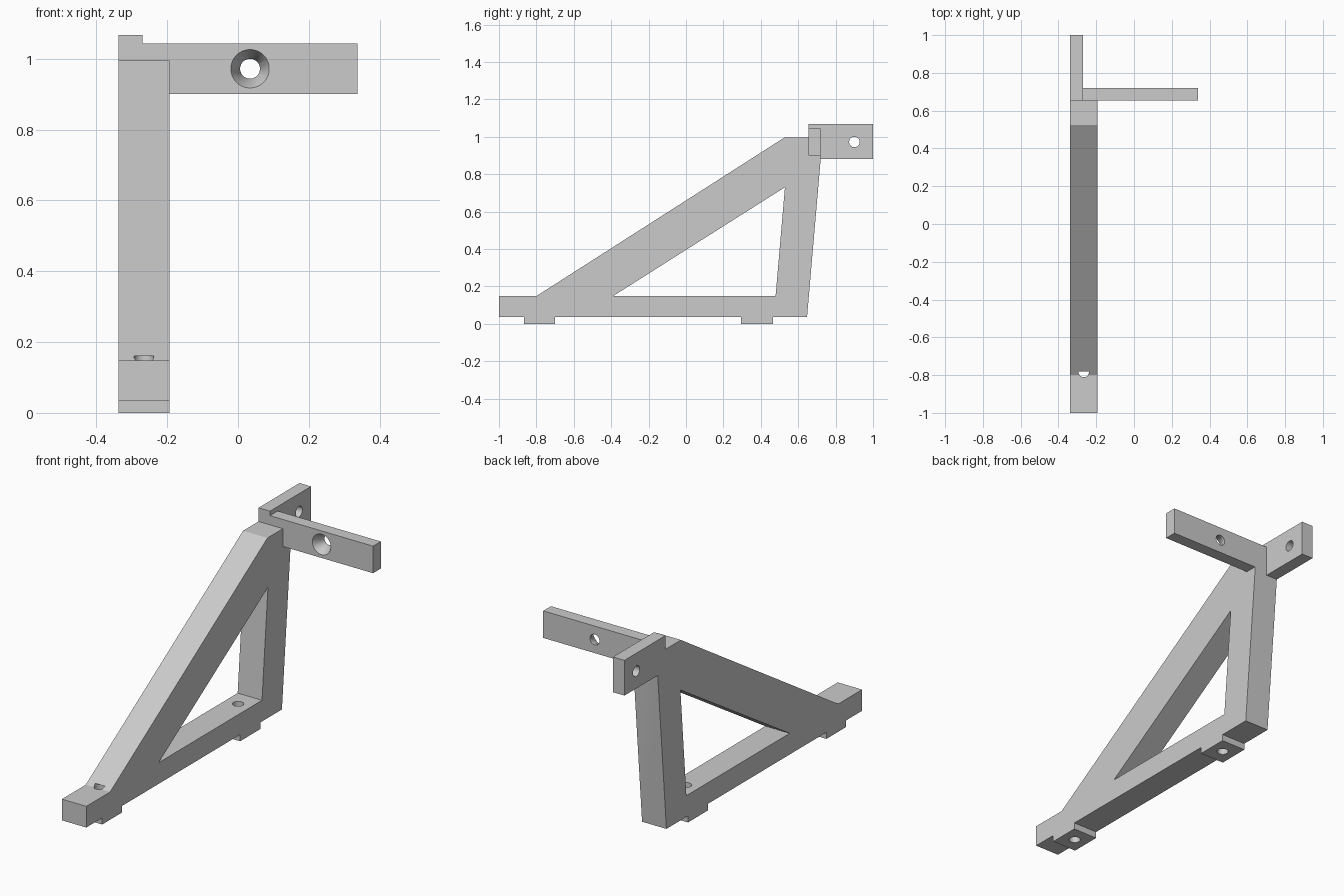
import bpy
import bmesh
from mathutils import Matrix, Vector

default = bpy.data.objects.get("Cube")
if default:
    bpy.data.objects.remove(default, do_unlink=True)

grey = bpy.data.materials.new("plain grey")
grey.use_nodes = True
colour = (0.6, 0.6, 0.6, 1)
grey.diffuse_color = colour
grey.node_tree.nodes["Principled BSDF"].inputs["Base Color"].default_value = colour

LEFT, RIGHT = -0.3375, -0.194      # frame thickness
END = 0.3375                       # free end of the arm
TAB_IN = -0.27
HOLE = 0.028


def finish(bm, name):
    bmesh.ops.recalc_face_normals(bm, faces=bm.faces)
    mesh = bpy.data.meshes.new(name)
    bm.to_mesh(mesh)
    bm.free()
    mesh.materials.append(grey)
    obj = bpy.data.objects.new(name, mesh)
    bpy.context.collection.objects.link(obj)
    return obj


def prism(name, profile, x0, x1):
    """Extrude a side profile of (y, z) points across x."""
    bm = bmesh.new()
    face = bm.faces.new([bm.verts.new((x0, y, z)) for y, z in profile])
    moved = bmesh.ops.extrude_face_region(bm, geom=[face])["geom"]
    verts = [v for v in moved if isinstance(v, bmesh.types.BMVert)]
    bmesh.ops.translate(bm, verts=verts, vec=(x1 - x0, 0, 0))
    return finish(bm, name)


def box(name, x, y, z):
    return prism(name, [(y[0], z[0]), (y[1], z[0]), (y[1], z[1]), (y[0], z[1])], *x)


def drill(name, start, end, r0=HOLE, r1=HOLE):
    """Round cutter from start to end."""
    a, b = Vector(start), Vector(end)
    turn = (b - a).to_track_quat("Z", "Y").to_matrix().to_4x4()
    bm = bmesh.new()
    bmesh.ops.create_cone(bm, cap_ends=True, segments=40, radius1=r0, radius2=r1,
                          depth=(b - a).length,
                          matrix=Matrix.Translation((a + b) / 2) @ turn)
    return finish(bm, name)


def combine(target, tool, operation):
    tool.hide_render = True
    mod = target.modifiers.new(operation, "BOOLEAN")
    mod.operation, mod.solver, mod.object = operation, "EXACT", tool
    bpy.context.view_layer.objects.active = target
    bpy.ops.object.modifier_apply(modifier=mod.name)
    bpy.data.objects.remove(tool, do_unlink=True)


# Sloping side frame with its triangular opening
bracket = prism("support_bracket", [
    (-1, 0.035), (0.647, 0.035), (0.72, 0.88), (0.72, 0.995),
    (0.525, 0.995), (-0.8, 0.148), (-1, 0.148)], LEFT, RIGHT)
combine(bracket, prism("opening", [(-0.39, 0.148), (0.479, 0.148), (0.529, 0.73)],
                       LEFT - 0.1, RIGHT + 0.1), "DIFFERENCE")

# Rear tab, side arm and two feet
combine(bracket, box("rear_tab", (LEFT, TAB_IN), (0.655, 1), (0.88, 1.068)), "UNION")
combine(bracket, box("side_arm", (TAB_IN - 0.03, END), (0.655, 0.72), (0.9, 1.044)), "UNION")
feet = [(-0.866, -0.7), (0.295, 0.465)]
for span in feet:
    combine(bracket, box("foot", (LEFT, RIGHT), span, (0, 0.06)), "UNION")

# Screw holes through the feet, tab and arm
mid_x = (LEFT + RIGHT) / 2
for y0, y1 in feet:
    y = (y0 + y1) / 2
    combine(bracket, drill("foot_hole", (mid_x, y, -0.1), (mid_x, y, 0.16)), "DIFFERENCE")
hz = 0.972
combine(bracket, drill("tab_hole", (LEFT - 0.1, 0.9, hz), (TAB_IN + 0.1, 0.9, hz)), "DIFFERENCE")
hx = 0.034
combine(bracket, drill("arm_hole", (hx, 0.6, hz), (hx, 0.8, hz)), "DIFFERENCE")
combine(bracket, drill("countersink", (hx, 0.645, hz), (hx, 0.705, hz), 0.0595, HOLE),
        "DIFFERENCE")

# Smooth hole walls, crisp edges
bpy.ops.object.select_all(action="DESELECT")
bracket.select_set(True)
bpy.context.view_layer.objects.active = bracket
bpy.ops.object.shade_smooth_by_angle(angle=0.5)
